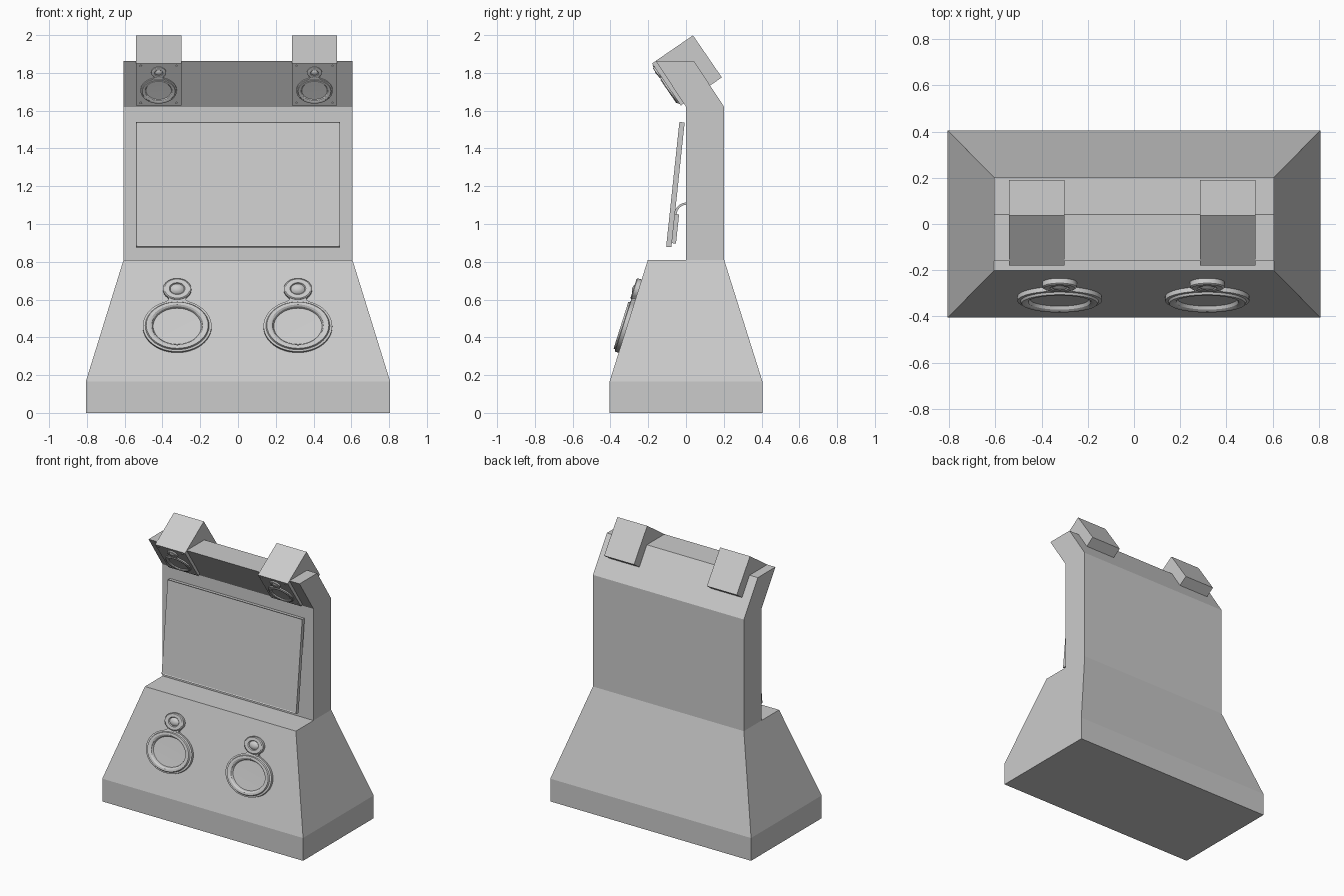
import bpy, bmesh, math
from mathutils import Matrix, Vector

if "Cube" in bpy.data.objects:
    bpy.data.objects.remove(bpy.data.objects["Cube"])

grey = bpy.data.materials.new("light_grey")
grey.diffuse_color = (0.6, 0.6, 0.6, 1)
grey.use_nodes = True
grey.node_tree.nodes["Principled BSDF"].inputs["Base Color"].default_value = grey.diffuse_color


def finish(name, bm, matrix=None, smooth=False):
    bmesh.ops.recalc_face_normals(bm, faces=bm.faces)
    me = bpy.data.meshes.new(name)
    bm.to_mesh(me)
    bm.free()
    me.materials.append(grey)
    if smooth:
        for p in me.polygons:
            p.use_smooth = True
        me.set_sharp_from_angle(angle=math.radians(30))
    ob = bpy.data.objects.new(name, me)
    bpy.context.collection.objects.link(ob)
    if matrix:
        ob.matrix_world = matrix
    return ob


def prism(bm, pts, to_lo, to_hi):
    """Extrude a 2D outline between two mappings into 3D."""
    lo = [bm.verts.new(to_lo(*p)) for p in pts]
    hi = [bm.verts.new(to_hi(*p)) for p in pts]
    bm.faces.new(lo)
    bm.faces.new(hi)
    for i in range(len(pts)):
        j = (i + 1) % len(pts)
        bm.faces.new((lo[i], lo[j], hi[j], hi[i]))


def side_prism(name, pts, half_w):
    """Side (y, z) outline swept across x."""
    bm = bmesh.new()
    prism(bm, pts, lambda y, z: (-half_w, y, z), lambda y, z: (half_w, y, z))
    return finish(name, bm)


def box(bm, x0, x1, y0, y1, z0, z1):
    prism(bm, [(x0, y0), (x1, y0), (x1, y1), (x0, y1)],
          lambda x, y: (x, y, z0), lambda x, y: (x, y, z1))


def lathe(bm, prof, cy=0.0, n=48):
    """Revolve (radius, height) about local z; the last point is the centre."""
    rings = [[bm.verts.new((r * math.cos(2 * math.pi * i / n),
                            cy + r * math.sin(2 * math.pi * i / n), h))
              for i in range(n)] for r, h in prof[:-1]]
    tip = bm.verts.new((0, cy, prof[-1][1]))
    for a, b in zip(rings, rings[1:]):
        for i in range(n):
            j = (i + 1) % n
            bm.faces.new((a[i], a[j], b[j], b[i]))
    for i in range(n):
        bm.faces.new((rings[-1][i], rings[-1][(i + 1) % n], tip))


def on_face(x, y, z, angle):
    """Frame on a sloping front: local y runs up the slope, local z outward."""
    return Matrix.Translation((x, y, z)) @ Matrix.Rotation(angle, 4, 'X')


def speaker(name, matrix, sx, sy, sz):
    """Ringed woofer joined to a small domed tweeter by a curved neck."""
    bm = bmesh.new()
    lathe(bm, [(1, 0), (1, .02), (.93, .022), (.9, .032), (.8, .032),
               (.74, .026), (.7, .012), (0, .01)])
    lathe(bm, [(.41, 0), (.41, .022), (.37, .027), (.23, .027), (.2, .02),
               (.14, .029), (.07, .033), (0, .034)], cy=1.43)
    half = [(.43, .9), (.31, .96), (.25, 1.02), (.25, 1.08), (.3, 1.15)]
    outline = half + [(-x, y) for x, y in reversed(half)]
    prism(bm, outline, lambda x, y: (x, y, 0), lambda x, y: (x, y, .019))
    bmesh.ops.scale(bm, vec=(sx, sy, sz), verts=bm.verts)
    finish(name, bm, matrix, smooth=True)


# Tapered base cabinet: plinth, then sloping sides
bm = bmesh.new()
rings = []
for hx, hy, z in ((.806, .405, 0), (.806, .405, .165), (.606, .202, .81)):
    rings.append([bm.verts.new((sx * hx, sy * hy, z))
                  for sx, sy in ((-1, -1), (1, -1), (1, 1), (-1, 1))])
for a, b in zip(rings, rings[1:]):
    for i in range(4):
        j = (i + 1) % 4
        bm.faces.new((a[i], a[j], b[j], b[i]))
bm.faces.new(rings[0])
bm.faces.new(rings[-1])
finish("base_cabinet", bm)

# Upright back with a forward-leaning head
side_prism("upper_cabinet", [(0, .81), (.202, .81), (.202, 1.62), (.042, 1.863),
                             (-.16, 1.863), (0, 1.62)], .606)

# Large speakers on the sloping base front
base_angle = math.atan2(.645, .203)
for side, x in (("left", -.322), ("right", .317)):
    z = .455
    y = -.405 + (z - .165) * .203 / .645
    speaker(side + "_base_speaker", on_face(x, y, z, base_angle), .182, .143, 1)

# Tilted speaker boxes on the head, each with a small speaker and screws
top_angle = math.atan2(.223, -.153)
for side, x in (("left", -.42), ("right", .405)):
    face = on_face(x, -.1035, 1.7385, top_angle)
    bm = bmesh.new()
    box(bm, -.12, .12, -.135, .135, -.263, 0)
    finish(side + "_top_box", bm, face)
    speaker(side + "_top_speaker", face @ Matrix.Translation((0, -.036, 0)),
            .096, .081, .4)
    bm = bmesh.new()
    for sx in (-1, 1):
        for sy in (-1, 1):
            bmesh.ops.create_cone(bm, cap_ends=True, segments=12, radius1=.006,
                                  radius2=.005, depth=.006,
                                  matrix=Matrix.Translation((sx * .095, sy * .119, .002)))
    finish(side + "_box_screws", bm, face)

# Tilted screen with a shallow inset front
screen_face = on_face(0, -.07, 1.21, math.atan2(.66, .07))
bm = bmesh.new()
box(bm, -.54, .54, -.332, .332, -.028, 0)
bm.normal_update()
front = [f for f in bm.faces if all(v.co.z > -.001 for v in f.verts)]
bmesh.ops.inset_region(bm, faces=front, thickness=.009)
bmesh.ops.translate(bm, vec=(0, 0, -.004), verts=front[0].verts)
finish("screen", bm, screen_face)

# Housing behind the screen and the curved arm to the cabinet
bm = bmesh.new()
box(bm, -.15, .15, -.31, -.155, -.05, -.026)
finish("screen_housing", bm, screen_face)
arc = [(math.radians(a), r) for r, steps in ((.066, range(90, 181, 15)),
                                             (.054, range(180, 89, -15)))
       for a in steps]
side_prism("screen_arm", [(.004 + r * math.cos(a), 1.048 + r * math.sin(a))
                          for a, r in arc], .04)
